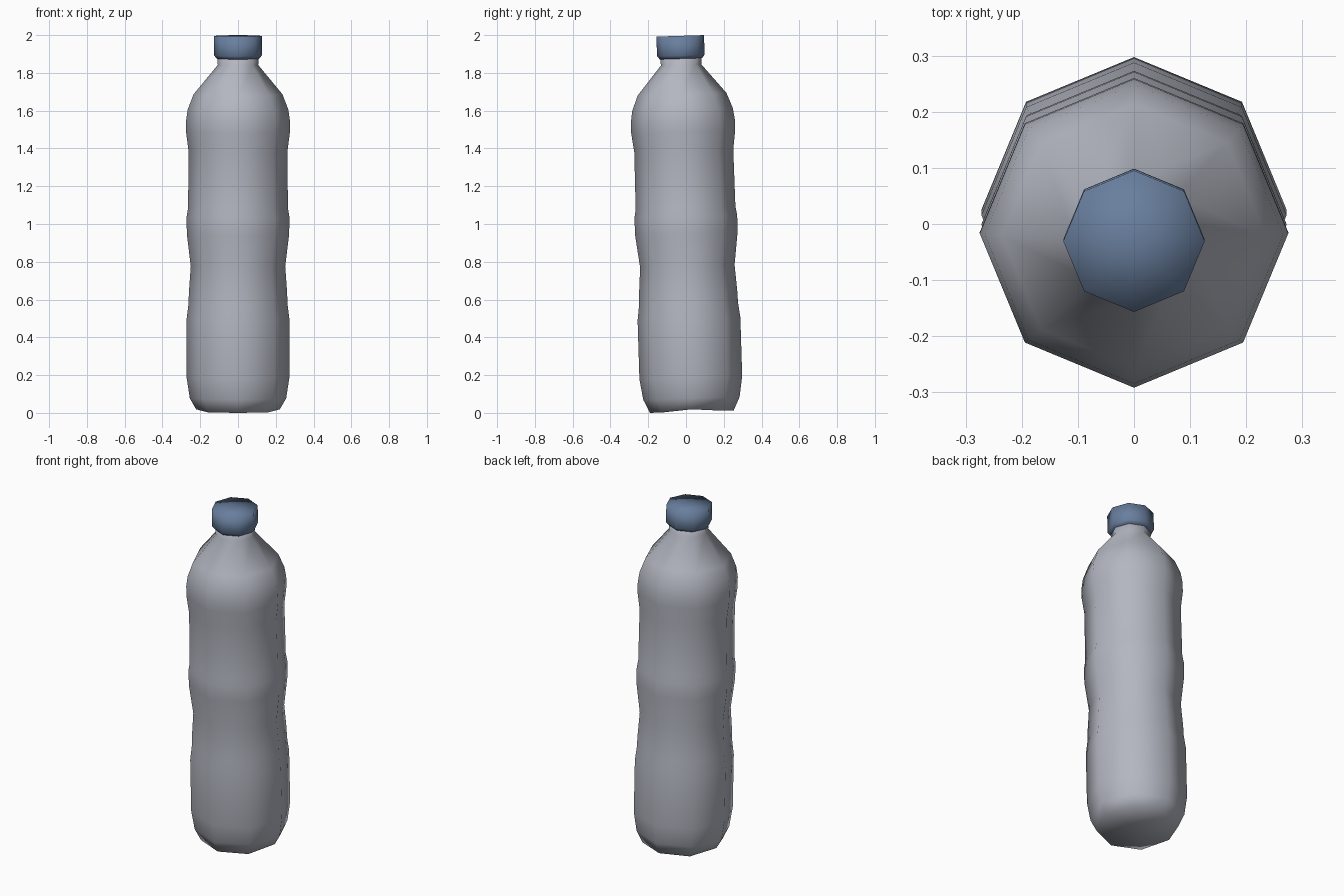
import bpy, bmesh, math

cube = bpy.data.objects.get("Cube")
if cube:
    bpy.data.objects.remove(cube, do_unlink=True)

SIDES = 8
LEAN = 0.031


def material(name, color):
    mat = bpy.data.materials.new(name)
    mat.use_nodes = True
    mat.diffuse_color = color
    mat.node_tree.nodes["Principled BSDF"].inputs["Base Color"].default_value = color
    return mat


def place(x, y, z):
    # the whole bottle leans slightly towards the front
    return (x, y - LEAN * (z - 1), z + LEAN * y + 0.007)


def lathe(name, profile, mat, notch=0):
    """Eight-sided turned form, capped at both ends."""
    bm = bmesh.new()
    rings = []
    for level, (r, z) in enumerate(profile):
        ring = []
        for i in range(SIDES):
            a = math.tau * i / SIDES
            lift = notch if level == 0 and i % 4 == 0 else 0
            ring.append(bm.verts.new(place(r * math.cos(a), r * math.sin(a), z + lift)))
        rings.append(ring)
    for low, high in zip(rings, rings[1:]):
        for i in range(SIDES):
            j = (i + 1) % SIDES
            bm.faces.new((low[i], low[j], high[j], high[i]))
    for ring, z in ((rings[0], profile[0][1] + notch), (rings[-1], profile[-1][1])):
        hub = bm.verts.new(place(0, 0, z))
        for i in range(SIDES):
            bm.faces.new((ring[i], ring[(i + 1) % SIDES], hub))
    bmesh.ops.recalc_face_normals(bm, faces=bm.faces)
    for face in bm.faces:
        face.smooth = True
    mesh = bpy.data.meshes.new(name)
    bm.to_mesh(mesh)
    bm.free()
    mesh.materials.append(mat)
    obj = bpy.data.objects.new(name, mesh)
    bpy.context.collection.objects.link(obj)
    return obj


plastic = material("grey plastic", (0.45, 0.47, 0.53, 1))
blue = material("blue cap plastic", (0.14, 0.21, 0.34, 1))

# Body with grip waists, shoulder and neck
lathe("bottle_body", [
    (0.222, 0.0), (0.255, 0.07), (0.272, 0.18), (0.272, 0.49),
    (0.262, 0.57), (0.260, 0.63), (0.250, 0.77), (0.271, 0.94),
    (0.272, 1.03), (0.264, 1.08), (0.262, 1.38), (0.275, 1.48),
    (0.275, 1.54), (0.266, 1.60), (0.235, 1.68), (0.107, 1.835),
    (0.112, 1.90)], plastic, notch=0.012)

# Screw cap
lathe("bottle_cap", [
    (0.112, 1.868), (0.126, 1.885), (0.126, 1.989)], blue)
